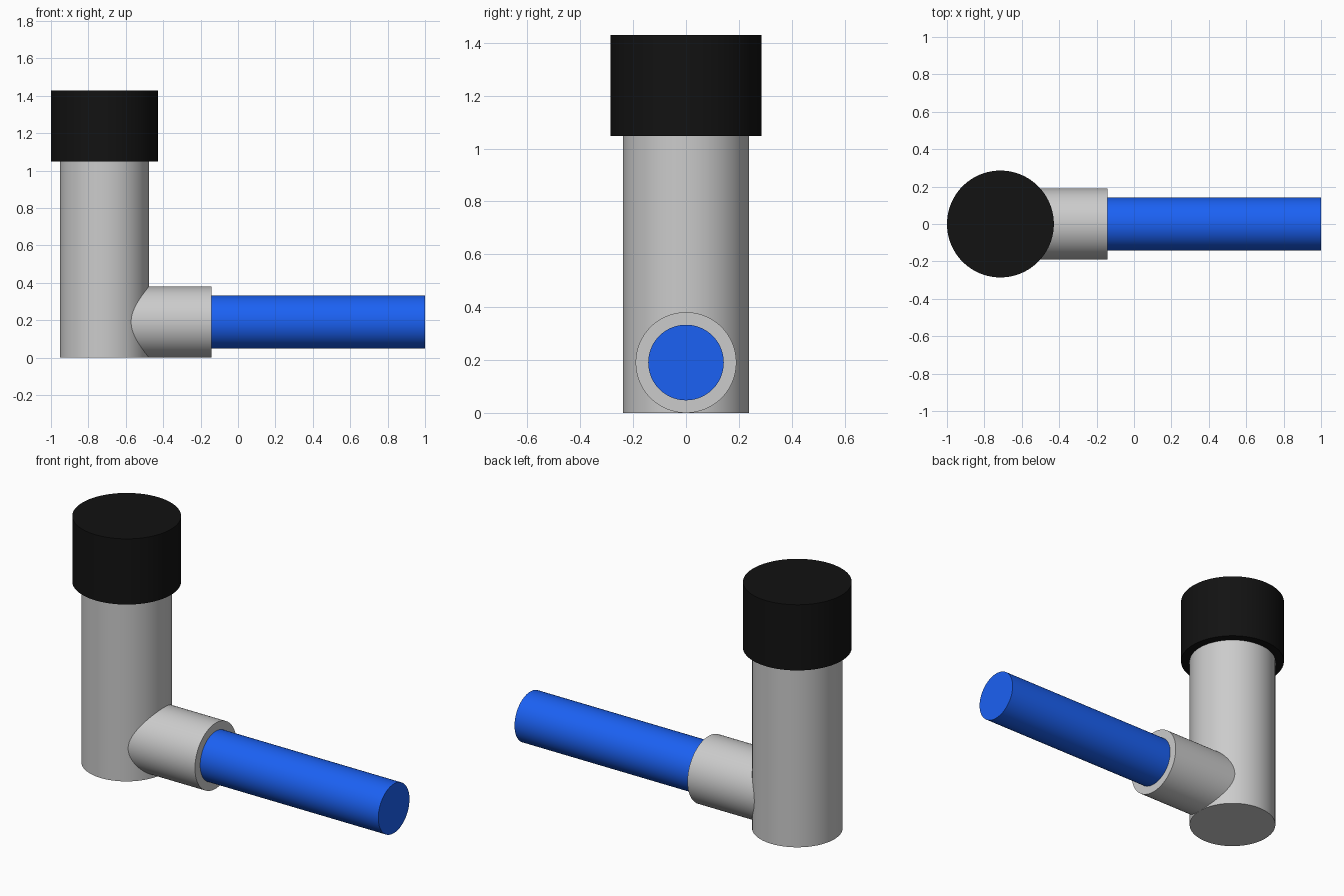
import bpy
from math import pi

if "Cube" in bpy.data.objects:
    bpy.data.objects.remove(bpy.data.objects["Cube"])

U = 1 / 21          # drawing unit: the model is 42 units long
X = -15 * U         # axis of the upright pipe


def material(name, rgb):
    mat = bpy.data.materials.new(name)
    mat.diffuse_color = (*rgb, 1)
    mat.use_nodes = True
    mat.node_tree.nodes["Principled BSDF"].inputs["Base Color"].default_value = mat.diffuse_color
    return mat


def cylinder(name, radius, start, end, along_x=False, mat=None):
    """Solid cylinder from start to end, along z at x = X or along x at z = 4 units."""
    mid = (start + end) / 2
    bpy.ops.mesh.primitive_cylinder_add(
        vertices=96, radius=radius, depth=end - start,
        location=(mid, 0, 4 * U) if along_x else (X, 0, mid),
        rotation=(0, pi / 2, 0) if along_x else (0, 0, 0))
    ob = bpy.context.object
    ob.name = name
    bpy.ops.object.transform_apply(location=False, rotation=True, scale=True)
    bpy.ops.object.shade_smooth_by_angle(angle=pi / 6)
    if mat:
        ob.data.materials.append(mat)
    return ob


black = material("black", (0.006, 0.006, 0.006))
blue = material("blue", (0.011, 0.12, 0.9))

# Upright pipe and its cap
cylinder("upright_pipe", 5 * U, 0, 22 * U)
cylinder("cap", 6 * U, 22 * U, 30 * U, mat=black)

# Side socket running into the upright pipe, with the rod plugged into it
cylinder("side_socket", 4 * U, X, -3 * U, along_x=True)
cylinder("rod", 3 * U, -4 * U, 1, along_x=True, mat=blue)
